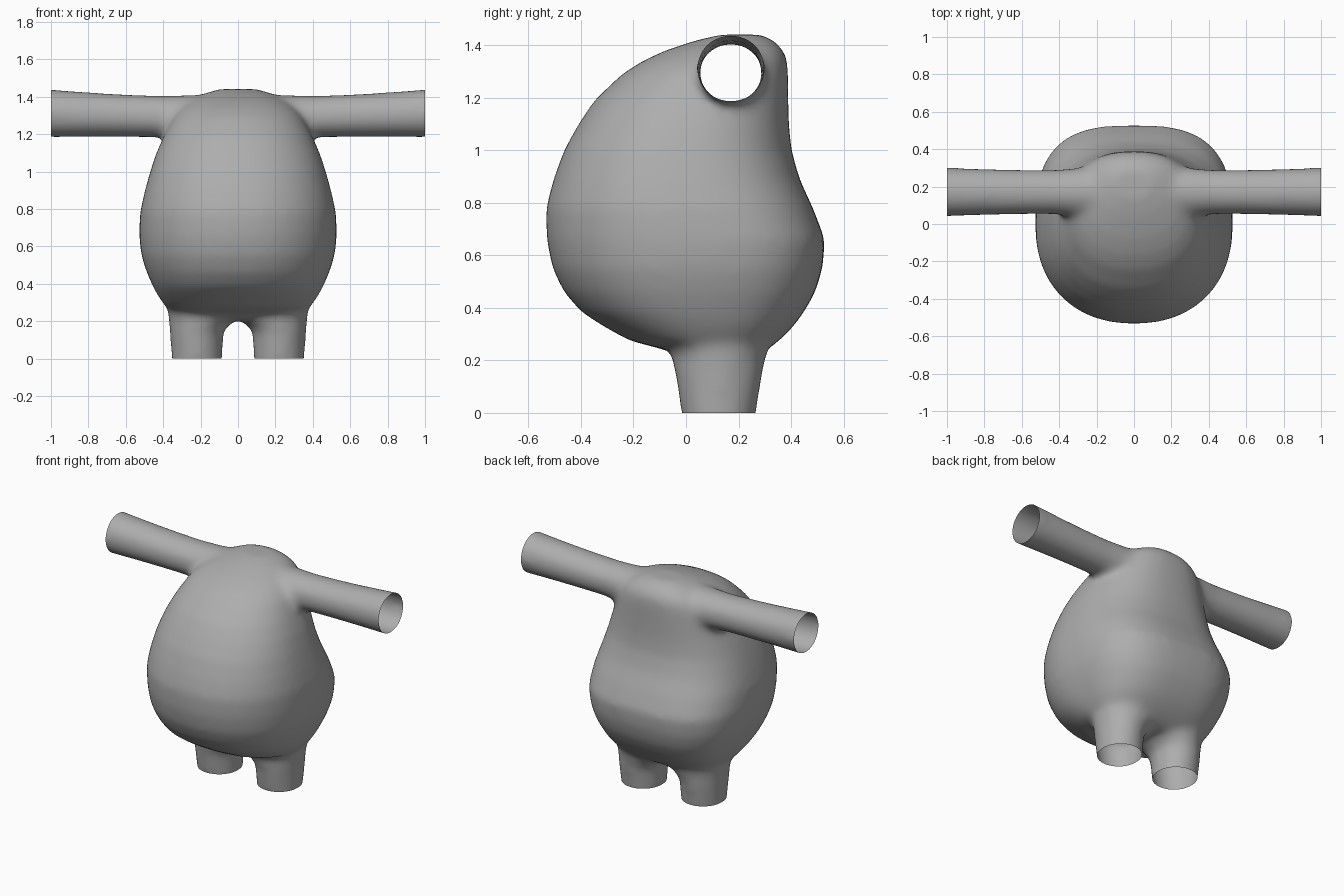
import bpy, bmesh
from math import cos, sin, pi, copysign

if "Cube" in bpy.data.objects:
    bpy.data.objects.remove(bpy.data.objects["Cube"])

bm = bmesh.new()


def loft(rings):
    """Skin a list of point rings and cap both ends."""
    loops = [[bm.verts.new(p) for p in ring] for ring in rings]
    n = len(loops[0])
    for a, b in zip(loops, loops[1:]):
        for i in range(n):
            j = (i + 1) % n
            bm.faces.new((a[i], a[j], b[j], b[i]))
    bm.faces.new(loops[0][::-1])
    bm.faces.new(loops[-1])


def spow(v, e):
    return copysign(abs(v) ** e, v)


def body_ring(z, front, back, width, n=48):
    """Rounded section, boxier across the lower back."""
    cy, ry = (front + back) / 2, (back - front) / 2
    pts = []
    boxy = 2.9 - 0.5 * min(1, max(0, (z - 0.65) / 0.4))
    for i in range(n):
        c, s = cos(2 * pi * i / n), sin(2 * pi * i / n)
        p = 2.2 if s < 0 else boxy
        pts.append((width * spow(c, 2 / p), cy + ry * spow(s, 2 / p), z))
    return pts


# Body sections: height, front y, back y, half width
loft([body_ring(*r) for r in (
    (0.205, 0.00, 0.25, 0.22), (0.24, -0.08, 0.31, 0.33),
    (0.275, -0.215, 0.355, 0.385), (0.33, -0.315, 0.41, 0.425),
    (0.385, -0.40, 0.45, 0.455), (0.46, -0.465, 0.493, 0.488),
    (0.55, -0.509, 0.52, 0.517), (0.66, -0.531, 0.530, 0.529),
    (0.78, -0.534, 0.484, 0.524), (0.89, -0.505, 0.433, 0.500),
    (1.00, -0.465, 0.402, 0.470), (1.10, -0.410, 0.392, 0.437),
    (1.19, -0.350, 0.39, 0.397), (1.29, -0.245, 0.389, 0.347),
    (1.34, -0.167, 0.387, 0.307), (1.38, -0.08, 0.373, 0.255),
    (1.417, 0.03, 0.338, 0.18), (1.441, 0.13, 0.292, 0.10))])

N = 14
ANG = [2 * pi * i / N for i in range(N)]
for side in (-1, 1):
    # Arms: x, centre z, y radius, z radius (run past the end, trimmed later)
    loft([[(side * x, 0.171 + ry * cos(a), cz + rz * sin(a)) for a in ANG]
          for x, cz, ry, rz in (
              (0.10, 1.29, 0.132, 0.126), (0.30, 1.29, 0.132, 0.120),
              (0.42, 1.293, 0.122, 0.114), (0.60, 1.298, 0.122, 0.117),
              (0.80, 1.304, 0.127, 0.122), (1.06, 1.313, 0.135, 0.134))])
    # Legs: z, centre x, x radius, y radius (flaring to meet at the crotch)
    loft([[(side * (cx + rx * cos(a)), 0.125 + ry * sin(a), z) for a in ANG]
          for z, cx, rx, ry in (
              (-0.06, 0.219, 0.136, 0.136), (0.0, 0.219, 0.138, 0.146),
              (0.15, 0.222, 0.145, 0.170), (0.205, 0.192, 0.182, 0.181),
              (0.24, 0.20, 0.176, 0.188), (0.34, 0.22, 0.150, 0.188))])

bmesh.ops.recalc_face_normals(bm, faces=bm.faces)
mesh = bpy.data.meshes.new("torso")
bm.to_mesh(mesh)
bm.free()
torso = bpy.data.objects.new("torso_with_sleeves_and_legs", mesh)
bpy.context.collection.objects.link(torso)

# Fuse the parts into one skin and soften the joints
rm = torso.modifiers.new("fuse", 'REMESH')
rm.mode = 'VOXEL'
rm.voxel_size = 0.02
sm = torso.modifiers.new("soften", 'SMOOTH')
sm.factor = 0.5
sm.iterations = 18
deps = bpy.context.evaluated_depsgraph_get()
fused = bpy.data.meshes.new_from_object(torso.evaluated_get(deps))
torso.modifiers.clear()

# Trim arms and legs to leave open tube ends
bm = bmesh.new()
bm.from_mesh(fused)
for co, no in (((1, 0, 0), (1, 0, 0)), ((-1, 0, 0), (-1, 0, 0)), ((0, 0, 0), (0, 0, -1))):
    bmesh.ops.bisect_plane(bm, geom=bm.verts[:] + bm.edges[:] + bm.faces[:],
                           plane_co=co, plane_no=no, clear_outer=True)
for f in bm.faces:
    f.smooth = True
    f.material_index = 0
bm.to_mesh(fused)
bm.free()
torso.data = fused

# Mid-grey surface
grey = bpy.data.materials.new("mid_grey")
grey.diffuse_color = (0.42, 0.42, 0.42, 1)
grey.use_nodes = True
grey.node_tree.nodes["Principled BSDF"].inputs["Base Color"].default_value = grey.diffuse_color
fused.materials.clear()
fused.materials.append(grey)
